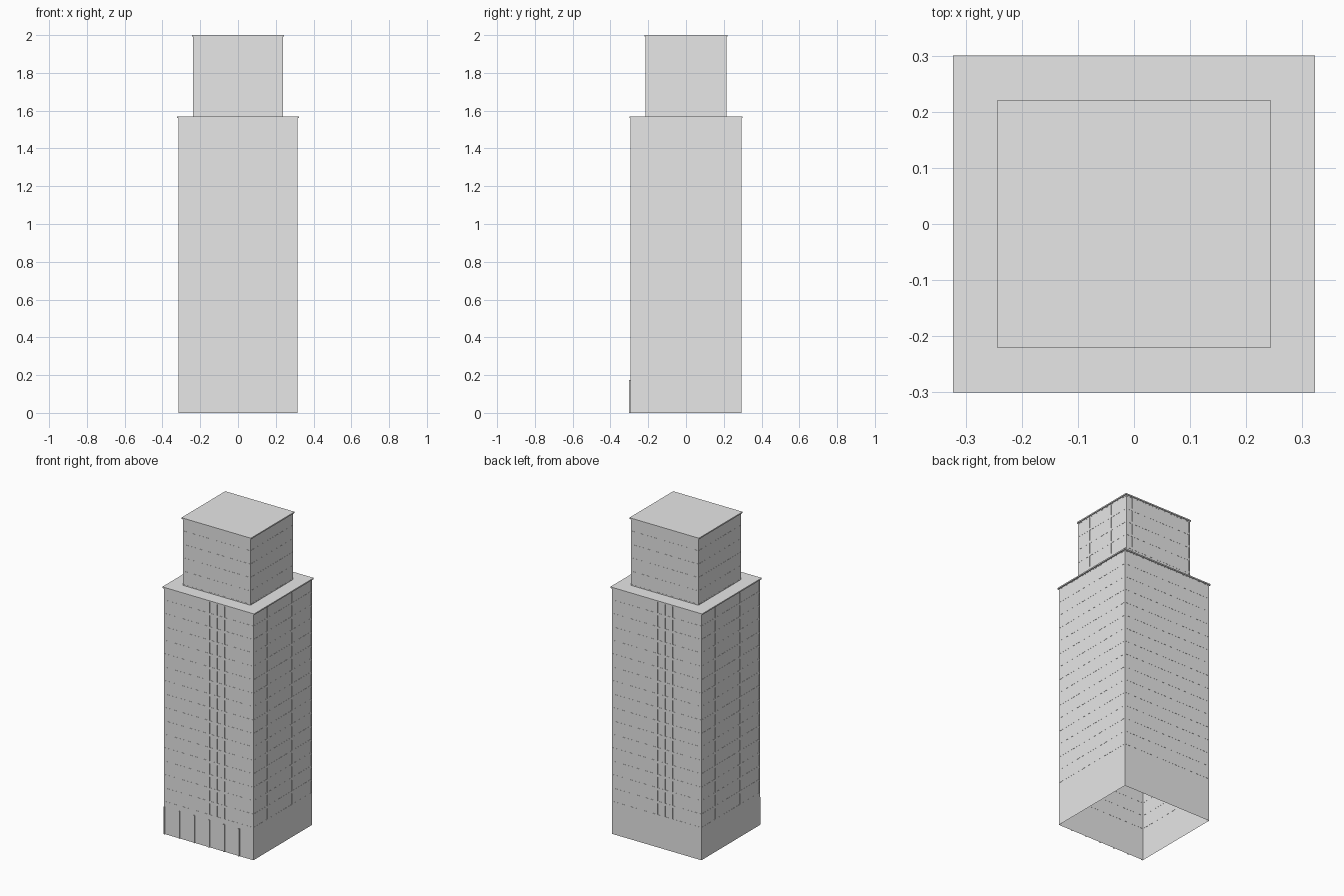
import bpy, bmesh, math
from mathutils import Matrix

cube = bpy.data.objects.get("Cube")
if cube:
    bpy.data.objects.remove(cube, do_unlink=True)

concrete = bpy.data.materials.new("pale_concrete")
concrete.use_nodes = True
colour = (0.8, 0.8, 0.8, 1)
concrete.diffuse_color = colour
concrete.node_tree.nodes["Principled BSDF"].inputs["Base Color"].default_value = colour


def finish(name, bm):
    bmesh.ops.recalc_face_normals
    mesh = bpy.data.meshes.new(name)
    bm.to_mesh(mesh)
    bm.free()
    mesh.materials.append(concrete)
    obj = bpy.data.objects.new(name, mesh)
    bpy.context.collection.objects.link(obj)
    return obj


def sheet(bm, side, half_x, half_y, z0, z1, cols, rows):
    """One upright wall sheet, divided into cells; side counts quarter turns."""
    width, reach = (half_x, half_y) if side % 2 == 0 else (half_y, half_x)
    place = (Matrix.Rotation(side * math.pi / 2, 4, 'Z')
             @ Matrix.Translation((0, -reach, (z0 + z1) / 2))
             @ Matrix.Rotation(math.pi / 2, 4, 'X')
             @ Matrix.Diagonal((2 * width, z1 - z0, 1, 1)))
    made = bmesh.ops.create_grid(bm, x_segments=cols, y_segments=rows,
                                 size=0.5, matrix=place)
    return list({f for v in made["verts"] for f in v.link_faces})


def walls(name, half_x, half_y, z0, z1, cols, rows, base=0.0):
    """Four walls with shallow recessed windows above an optional plain base."""
    bm = bmesh.new()
    for side in range(4):
        if base:
            sheet(bm, side, half_x, half_y, z0, z0 + base, 1, 1)
        cells = sheet(bm, side, half_x, half_y, z0 + base, z1, cols, rows)
        bm.normal_update()
        bmesh.ops.inset_individual(bm, faces=cells, thickness=0.011)
        bmesh.ops.inset_individual(bm, faces=cells, thickness=0.0, depth=-0.001)
    return finish(name, bm)


def box(name, x, y, z, sx, sy, sz):
    bm = bmesh.new()
    bmesh.ops.create_cube(bm, size=1, matrix=Matrix.Translation((x, y, z))
                          @ Matrix.Diagonal((sx, sy, sz, 1)))
    return finish(name, bm)


# Main tower, open underneath, and the smaller upper block
walls("main_walls", 0.315, 0.295, 0.0, 1.566, 12, 16, base=0.2)
walls("upper_walls", 0.238, 0.215, 1.568, 1.994, 9, 5)

# Thin overhanging roof slabs
box("main_roof", 0, 0, 1.566, 0.645, 0.60, 0.008)
box("upper_roof", 0, 0, 1.996, 0.488, 0.44, 0.008)

# Slim posts along the front at street level
for i in range(6):
    box(f"front_post_{i + 1}", -0.31 + i * 0.105, -0.2975, 0.0875, 0.008, 0.006, 0.175)
